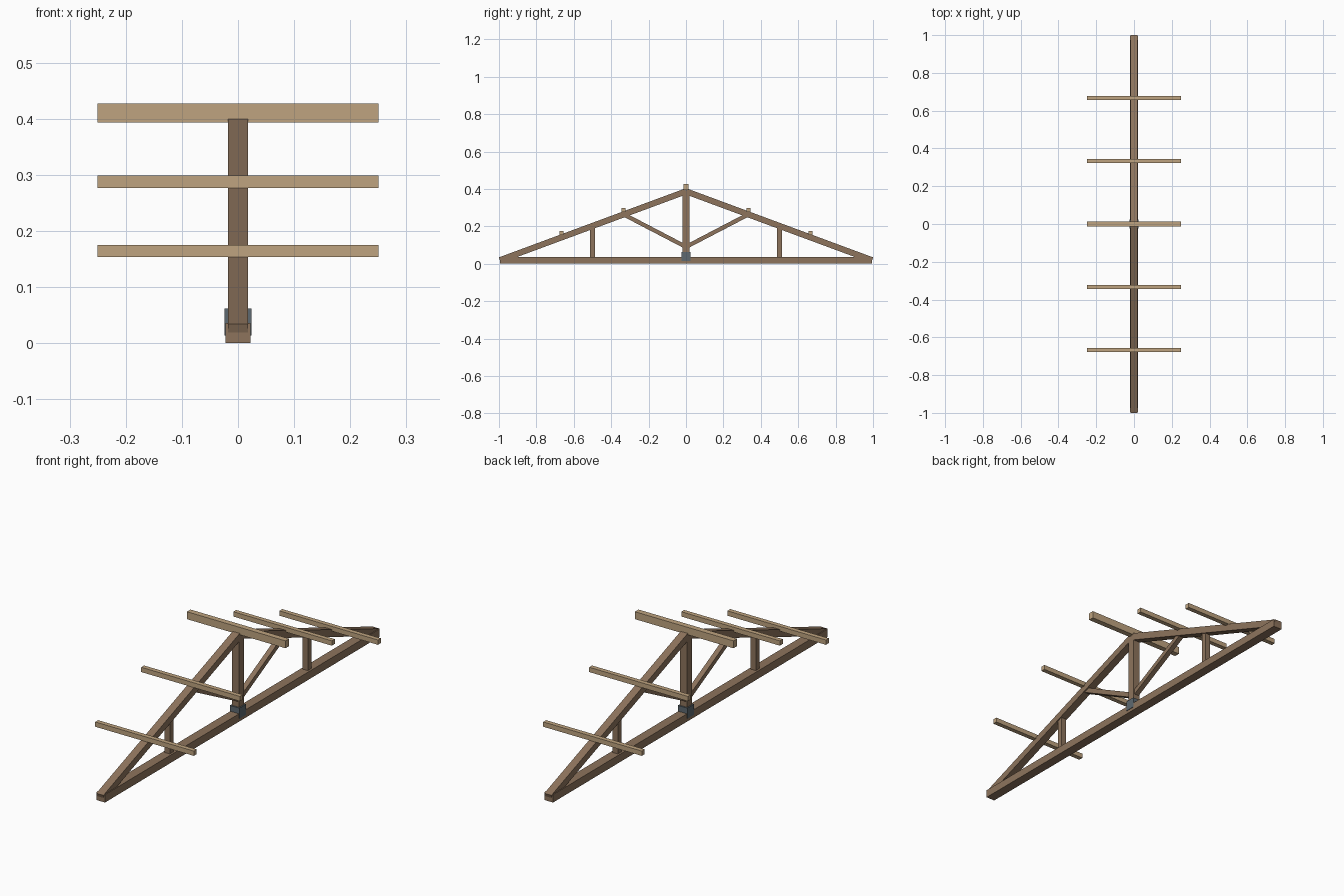
import bpy
from mathutils import Vector, Matrix

cube = bpy.data.objects.get("Cube")
if cube:
    bpy.data.objects.remove(cube, do_unlink=True)


def make_material(name, rgb):
    mat = bpy.data.materials.new(name)
    mat.use_nodes = True
    mat.diffuse_color = (*rgb, 1)
    mat.node_tree.nodes["Principled BSDF"].inputs["Base Color"].default_value = (*rgb, 1)
    return mat


brown = make_material("brown timber", (0.27, 0.175, 0.108))
tan = make_material("tan timber", (0.52, 0.37, 0.215))
iron = make_material("grey iron", (0.11, 0.14, 0.16))


def box(name, centre, size, mat, tilt=None):
    """Box of the given size, optionally rotated."""
    bpy.ops.mesh.primitive_cube_add(size=1)
    obj = bpy.context.object
    obj.name = name
    rotation = tilt or Matrix.Identity(3)
    obj.data.transform(rotation.to_4x4() @ Matrix.Diagonal((*size, 1)))
    obj.location = centre
    obj.data.materials.append(mat)
    return obj


def beam(name, start, end, width, depth, mat):
    """Square-ended beam between two (y, z) points."""
    a, b = Vector((0, *start)), Vector((0, *end))
    along = (b - a).normalized()
    across = Vector((1, 0, 0))
    tilt = Matrix((across, along, across.cross(along))).transposed()
    return box(name, (a + b) / 2, (width, (b - a).length, depth), mat, tilt)


heel_y, heel_z, apex_z = 0.995, 0.019, 0.387


def rafter_height(y):
    return apex_z + (heel_z - apex_z) * abs(y) / heel_y


# Central members
tie_top = 0.036
box("tie_beam", (0, 0, tie_top / 2), (0.044, 2 * heel_y, tie_top), brown)
beam("king_post", (0, tie_top), (0, apex_z), 0.036, 0.036, brown)
box("iron_strap", (0, 0, 0.038), (0.048, 0.048, 0.048), iron)
box("ridge_beam", (0, 0, 0.41), (0.5, 0.026, 0.034), tan)

# Sloping halves, front and back
for label, side in (("front", -1), ("back", 1)):
    beam(label + "_rafter", (side * heel_y, heel_z), (0, apex_z), 0.036, 0.032, brown)
    beam(label + "_strut", (0, 0.09), (side / 3, rafter_height(1 / 3)), 0.024, 0.022, brown)
    beam(label + "_queen_post", (side / 2, tie_top), (side / 2, rafter_height(0.5)),
         0.026, 0.025, brown)
    for place, y in (("upper", 1 / 3), ("lower", 2 / 3)):
        box(f"{label}_{place}_purlin", (0, side * y, rafter_height(y) + 0.024),
            (0.5, 0.021, 0.022), tan)
